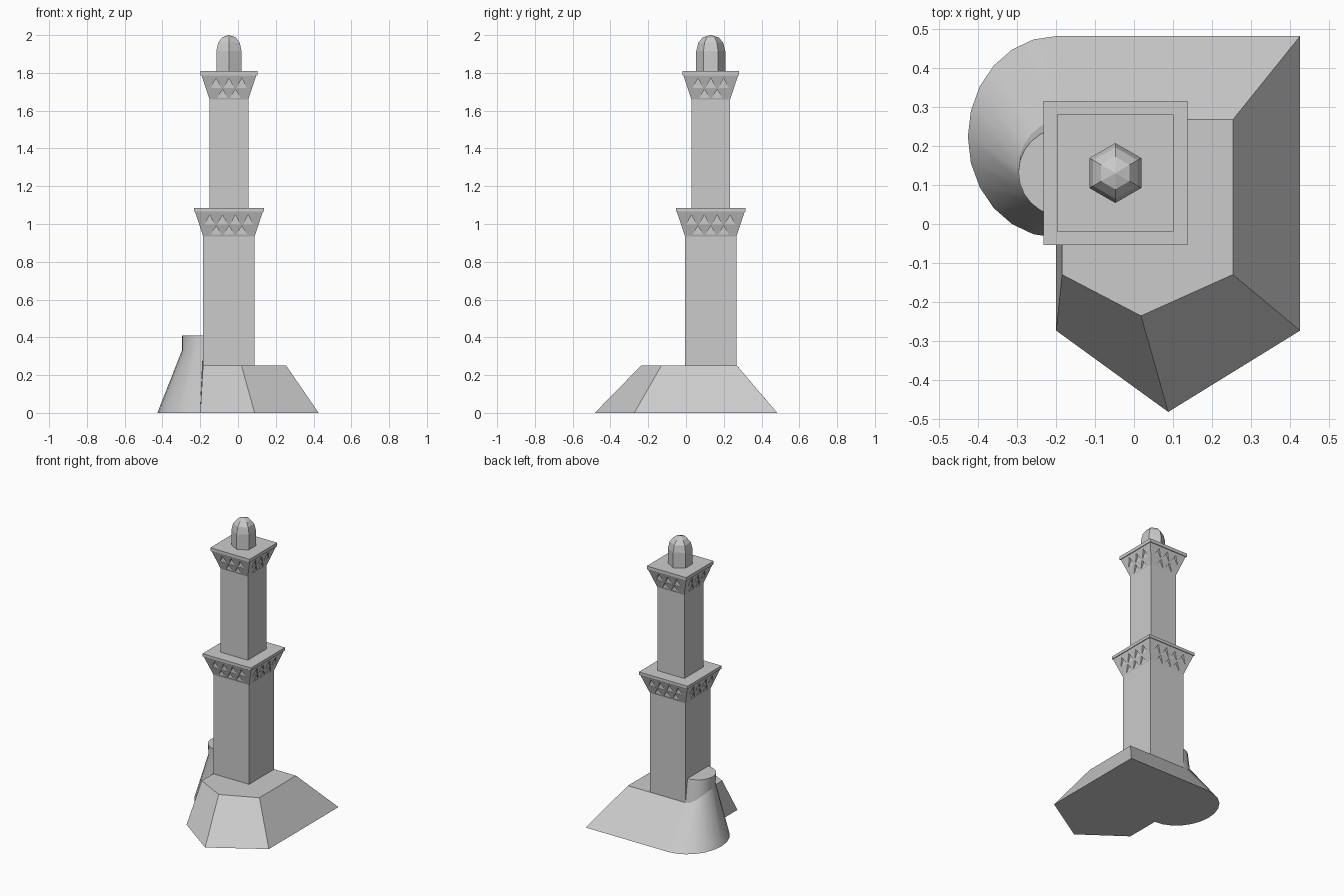
import bpy, bmesh, math
from mathutils import Vector, Matrix

cube = bpy.data.objects.get("Cube")
if cube:
    bpy.data.objects.remove(cube, do_unlink=True)

stone = bpy.data.materials.new("grey_stone")
stone.use_nodes = True
stone.diffuse_color = (0.6, 0.6, 0.6, 1)
stone.node_tree.nodes["Principled BSDF"].inputs["Base Color"].default_value = (0.6, 0.6, 0.6, 1)

CX, CY = -0.048, 0.131  # tower axis


def add_loft(bm, rings):
    """Skin a stack of equal-length point rings and cap both ends."""
    loops = [[bm.verts.new(p) for p in ring] for ring in rings]
    n = len(loops[0])
    for low, high in zip(loops, loops[1:]):
        for i in range(n):
            j = (i + 1) % n
            bm.faces.new((low[i], low[j], high[j], high[i]))
    bm.faces.new(loops[0][::-1])
    bm.faces.new(loops[-1])


def finish(name, bm):
    bmesh.ops.recalc_face_normals(bm, faces=bm.faces[:])
    mesh = bpy.data.meshes.new(name)
    bm.to_mesh(mesh)
    bm.free()
    mesh.materials.append(stone)
    obj = bpy.data.objects.new(name, mesh)
    bpy.context.collection.objects.link(obj)
    return obj


def loft(name, rings):
    bm = bmesh.new()
    add_loft(bm, rings)
    return finish(name, bm)


def square(h, z):
    return [(CX + sx * h, CY + sy * h, z) for sx, sy in ((-1, -1), (1, -1), (1, 1), (-1, 1))]


def activate(obj):
    bpy.ops.object.select_all(action='DESELECT')
    obj.select_set(True)
    bpy.context.view_layer.objects.active = obj


def corbel(name, h0, z0, h1, z1, rows):
    """Flared block with rows of triangular niches on all four sides."""
    body = loft(name, [square(h0, z0), square(h1, z1)])
    bm = bmesh.new()
    for count, base, apex in rows:
        depth = h0 + (h1 - h0) * (base - z0) / (z1 - z0) - 0.002
        for side in range(4):
            turn = Matrix.Translation((CX, CY, 0)) @ Matrix.Rotation(side * math.pi / 2, 4, 'Z')
            for i in range(count):
                x = (i - (count - 1) / 2) * 0.068
                tri = ((x - 0.027, base), (x + 0.027, base), (x, apex))
                add_loft(bm, [[turn @ Vector((px, -d, pz)) for px, pz in tri]
                              for d in (depth, h1 + 0.1)])
    cutter = finish(name + "_cutter", bm)
    cutter.hide_render = True
    mod = body.modifiers.new("niches", 'BOOLEAN')
    mod.operation = 'DIFFERENCE'
    mod.solver = 'EXACT'
    mod.object = cutter
    activate(body)
    bpy.ops.object.modifier_apply(modifier=mod.name)
    bpy.data.objects.remove(cutter, do_unlink=True)


# Faceted sloping plinth with a pointed front
foot = [(-0.2, 0.483), (-0.2, -0.274), (0.088, -0.483), (0.427, -0.274), (0.427, 0.483)]
crown = [(-0.185, 0.268), (-0.185, -0.13), (0.018, -0.236), (0.254, -0.13), (0.254, 0.268)]
loft("plinth", [[(x, y, 0) for x, y in foot], [(x, y, 0.252) for x, y in crown]])


# Half-round buttress rising to a short drum beside the tower
def half_round(cx, cy, rx, ry, z, drop=0):
    pts = []
    for i in range(13):
        a = math.pi / 2 + math.pi * i / 12
        pts.append((cx + rx * math.cos(a), cy + ry * math.sin(a),
                    z - drop * max(0, math.sin(a)) ** 2))
    return pts


buttress = loft("round_buttress", [
    half_round(-0.2, 0.224, 0.227, 0.259, 0),
    half_round(-0.184, 0.143, 0.113, 0.125, 0.33, 0.078),
    half_round(-0.184, 0.133, 0.113, 0.113, 0.41)])
activate(buttress)
bpy.ops.object.shade_smooth_by_angle(angle=math.radians(19))

# Tower: two shafts, each topped by a corbel and a deck
loft("lower_shaft", [square(0.136, 0.2), square(0.136, 0.935)])
corbel("lower_corbel", 0.136, 0.935, 0.18, 1.065, [(4, 0.997, 1.048), (3, 0.945, 0.99)])
loft("lower_deck", [square(0.185, 1.065), square(0.185, 1.085)])
loft("upper_shaft", [square(0.103, 1.08), square(0.103, 1.66)])
corbel("upper_corbel", 0.103, 1.66, 0.145, 1.787, [(3, 1.72, 1.772), (2, 1.668, 1.713)])
loft("upper_deck", [square(0.15, 1.787), square(0.15, 1.81)])

# Six-sided lantern with a domed cap
loft("lantern", [[(CX + r * math.sin(i * math.pi / 3), CY + r * math.cos(i * math.pi / 3), z)
                  for i in range(6)]
                 for r, z in ((0.077, 1.805), (0.077, 1.915), (0.066, 1.96),
                              (0.042, 1.988), (0.003, 2.0))])
